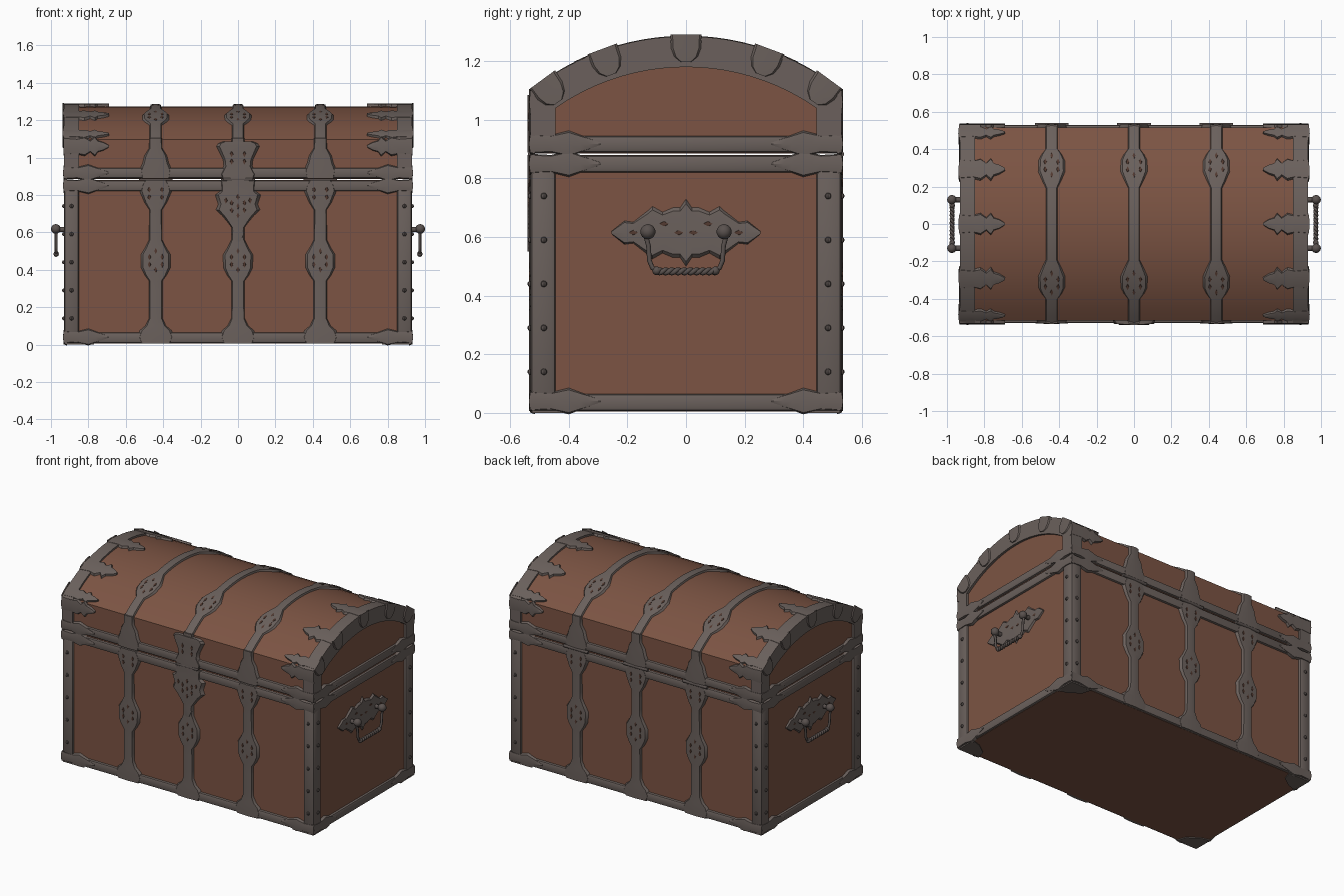
import bpy, bmesh, math
from mathutils import Vector

cube = bpy.data.objects.get("Cube")
if cube:
    bpy.data.objects.remove(cube, do_unlink=True)


def material(name, rgb):
    m = bpy.data.materials.new(name)
    m.use_nodes = True
    m.diffuse_color = (*rgb, 1)
    m.node_tree.nodes["Principled BSDF"].inputs["Base Color"].default_value = (*rgb, 1)
    return m


WOOD = material("brown wood", (0.2, 0.088, 0.056))
IRON = material("grey iron", (0.145, 0.118, 0.107))
DARK = material("dark iron", (0.1, 0.082, 0.076))
HOLE = material("shadowed wood", (0.085, 0.042, 0.03))

# Main sizes: wood half width / half depth, outer metal, lid arc radius and centre
WX, WY, MX, MY = 0.915, 0.515, 0.93, 0.53
R, CZ = 0.84, 0.433
SIDES = (-1, 1)


def finish(name, bm, mat):
    bmesh.ops.recalc_face_normals(bm, faces=bm.faces)
    me = bpy.data.meshes.new(name)
    bm.to_mesh(me)
    bm.free()
    me.materials.append(mat)
    ob = bpy.data.objects.new(name, me)
    bpy.context.collection.objects.link(ob)
    return ob


def box(name, lo, hi, mat, bevel=0.0):
    bm = bmesh.new()
    bmesh.ops.create_cube(bm, size=1)
    lo, hi = Vector(lo), Vector(hi)
    for v in bm.verts:
        v.co = (lo + hi) / 2 + v.co * (hi - lo)
    if bevel:
        bmesh.ops.bevel(bm, geom=bm.edges[:], offset=bevel, segments=2, profile=0.5, affect='EDGES')
    return finish(name, bm, mat)


def prism(name, outline, d0, d1, mat, place):
    """Extrude a 2D outline between two depths; place(a, b, depth) gives the point."""
    bm = bmesh.new()
    f = bm.faces.new([bm.verts.new(place(a, b, d0)) for a, b in outline])
    new = bmesh.ops.extrude_face_region(bm, geom=[f])["geom"]
    shift = Vector(place(0, 0, d1)) - Vector(place(0, 0, d0))
    for v in new:
        if isinstance(v, bmesh.types.BMVert):
            v.co += shift
    return finish(name, bm, mat)


def strip(name, fn, profile, t, mat=IRON, h0=0.0):
    """Domed plate along s with half widths from profile; fn(s, u, h) lays it on a surface."""
    rows = [profile[0]]
    for (s0, w0), (s1, w1) in zip(profile, profile[1:]):
        n = max(1, math.ceil(abs(s1 - s0) / 0.05))
        rows += [(s0 + (s1 - s0) * i / n, w0 + (w1 - w0) * i / n) for i in range(1, n + 1)]
    bm = bmesh.new()
    section = ((-1, 0), (-0.86, 0.8), (0, 1), (0.86, 0.8), (1, 0))
    loops = [[bm.verts.new(fn(s, k * w, h0 + t * h)) for k, h in section] for s, w in rows]
    for a, b in zip(loops, loops[1:]):
        for i in range(5):
            j = (i + 1) % 5
            bm.faces.new((a[i], a[j], b[j], b[i]))
    bm.faces.new(loops[0])
    bm.faces.new(loops[-1])
    return finish(name, bm, mat)


def ball(name, co, r, mat, seg=10):
    bm = bmesh.new()
    bmesh.ops.create_uvsphere(bm, u_segments=seg, v_segments=seg // 2 + 1, radius=r)
    bmesh.ops.translate(bm, verts=bm.verts, vec=co)
    return finish(name, bm, mat)


def rod(name, pts, r, mat):
    cu = bpy.data.curves.new(name, 'CURVE')
    cu.dimensions, cu.bevel_depth, cu.bevel_resolution = '3D', r, 2
    cu.use_fill_caps = True
    sp = cu.splines.new('POLY')
    sp.points.add(len(pts) - 1)
    for p, co in zip(sp.points, pts):
        p.co = (*co, 1)
    sp.use_smooth = True
    cu.materials.append(mat)
    ob = bpy.data.objects.new(name, cu)
    bpy.context.collection.objects.link(ob)
    return ob


# Surface maps
def lid(x, y, h):
    a = math.asin(y / R)
    return (x, (R + h) * math.sin(a), CZ + (R + h) * math.cos(a))


def wall_up(sy, cx):
    return lambda s, u, h: (cx + u, sy * (WY + h), s)


def lid_over(cx):
    return lambda s, u, h: lid(cx + u, s, h)


def arc(half, radius, centre, n=20):
    ys = [half * (2 * i / n - 1) for i in range(n + 1)]
    return [(y, centre + math.sqrt(radius ** 2 - y * y)) for y in ys]


def across(a, b, d):
    return (d, a, b)


# Wooden body and domed lid
box("body", (-WX, -WY, 0.005), (WX, WY, 0.88), WOOD)
prism("lid", [(-WY, 0.885)] + arc(WY, R, CZ) + [(WY, 0.885)], -WX, WX, WOOD, across)

# Metal bands around the base and the seam
for name, z0, z1 in (("base_band", 0.007, 0.065), ("body_rim", 0.82, 0.878), ("lid_rim", 0.889, 0.945)):
    box(name, (-MX, -MY, z0), (MX, MY, z1), IRON, 0.012)

# Lid end arches with their legs
arch = [(-MY, 0.92)] + arc(MY, 0.852, CZ) + [(MY, 0.92), (0.445, 0.92)]
arch += arc(0.445, 0.777, 0.403)[::-1] + [(-0.445, 0.92)]
for sx in SIDES:
    prism("lid_end_arch", arch, sx * 0.85, sx * MX, IRON, across)

# Corner posts, rivets, leaf plates and underside plates
LEAF_X = [(0.69, 0.004), (0.73, 0.02), (0.76, 0.03), (0.8, 0.045), (0.86, 0.03), (0.932, 0.034)]
LEAF_Y = [(s - 0.4, w) for s, w in LEAF_X]
for sx in SIDES:
    for sy in SIDES:
        x, y = sorted((sx * 0.85, sx * MX)), sorted((sy * 0.445, sy * MY))
        box("corner_post", (x[0], y[0], 0.05), (x[1], y[1], 0.83), IRON, 0.015)
        for i in range(5):
            z = 0.14 + 0.15 * i
            ball("post_rivet", (sx * 0.89, sy * MY, z), 0.011, DARK, 8)
            ball("post_rivet", (sx * MX, sy * 0.485, z), 0.011, DARK, 8)
        for z in (0.04, 0.85, 0.918):
            strip("corner_leaf", lambda s, u, h: (sx * s, sy * (WY + h), z + u), LEAF_X, 0.021)
            strip("end_leaf", lambda s, u, h: (sx * (WX + h), sy * s, z + u), LEAF_Y, 0.021)
        foot = [(0.925, 0.525), (0.77, 0.525), (0.79, 0.46), (0.86, 0.41), (0.925, 0.39)]
        prism("foot_plate", foot, 0, 0.008, IRON, lambda a, b, d: (sx * a, sy * b, d))

# Leaves and tabs that wrap the lid arches
LID_LEAF = [(0.69, 0.006), (0.72, 0.025), (0.75, 0.035), (0.765, 0.06), (0.79, 0.035),
            (0.82, 0.058), (0.86, 0.048), (0.932, 0.055)]
TAB = [(-0.006, 0.056), (0.04, 0.054), (0.07, 0.042), (0.088, 0.018)]
for sx in SIDES:
    for cy in (-0.29, 0, 0.29):
        strip("lid_leaf", lambda s, u, h: lid(sx * s, cy + u, h), LID_LEAF, 0.017)
    for sy in SIDES:
        strip("lid_edge_leaf", lambda s, u, h: lid(sx * s, sy * 0.485 + u * 0.55, h), LID_LEAF, 0.016)
        strip("lid_wall_leaf", lambda s, u, h: (sx * s, sy * (WY + h), 1.09 + u * 0.9 - 0.03),
              LID_LEAF, 0.02)
    for cy in (-0.48, -0.28, 0, 0.28, 0.48):
        a = math.asin(cy / R)
        ca, sa = math.cos(a), math.sin(a)
        strip("arch_tab", lambda s, u, h: (sx * (MX + h), sa * (0.852 - s) + ca * u * 0.95,
                                           CZ + ca * (0.852 - s) - sa * u), TAB, 0.008)

# Straps with ornamental medallions
WALL_STRAP = [(0.006, 0.085), (0.04, 0.1), (0.075, 0.085), (0.1, 0.055), (0.14, 0.036), (0.34, 0.035),
              (0.37, 0.058), (0.41, 0.078), (0.48, 0.08), (0.52, 0.055), (0.56, 0.035),
              (0.72, 0.034), (0.76, 0.06), (0.82, 0.086), (0.85, 0.08), (0.88, 0.06)]
RIM_STRAP = [(0.888, 0.08), (0.93, 0.088), (0.97, 0.07), (1.01, 0.06), (1.05, 0.035), (1.105, 0.034)]
half = [(-0.522, 0.032), (-0.4, 0.032), (-0.37, 0.055), (-0.34, 0.07), (-0.28, 0.072),
        (-0.23, 0.05), (-0.19, 0.03)]
LID_STRAP = half + [(-s, w) for s, w in half[::-1]]


def holes(fn, c, h0, spots):
    for du, ds in spots:
        strip("pierced_hole", lambda s, u, h: fn(c + ds + s, du + u, h),
              [(-0.015, 0.001), (0, 0.009), (0.015, 0.001)], 0.003, HOLE, h0)


DIAMOND = ((0, 0.05), (0, -0.05), (0.034, 0.018), (-0.034, 0.018), (0.034, -0.022), (-0.034, -0.022))
for cx in (-0.44, 0, 0.44):
    strip("lid_strap", lid_over(cx), LID_STRAP, 0.014)
    for c in (-0.31, 0.31):
        holes(lid_over(cx), c, 0.012, DIAMOND)
    for sy in SIDES:
        fn = wall_up(sy, cx)
        strip("wall_strap", fn, WALL_STRAP, 0.02)
        strip("rim_strap", fn, RIM_STRAP, 0.02)
        holes(fn, 0.45, 0.018, DIAMOND)
        if sy > 0 or cx:
            holes(fn, 0.81, 0.018, DIAMOND[2:])
        if sy > 0:
            rod("hinge_pin", [(cx - 0.09, 0.53, 0.883), (cx + 0.09, 0.53, 0.883)], 0.01, DARK)

# Lock: lower escutcheon and crowned hasp
front = wall_up(-1, 0)
strip("lock_plate", front, [(0.55, 0.012), (0.59, 0.035), (0.62, 0.03), (0.66, 0.06), (0.69, 0.085),
                            (0.72, 0.118), (0.75, 0.105), (0.8, 0.122), (0.82, 0.095), (0.88, 0.1)], 0.025)
strip("lock_hasp", front, [(0.888, 0.09), (0.91, 0.1), (0.95, 0.075), (0.99, 0.08), (1.03, 0.1),
                           (1.06, 0.115), (1.075, 0.105), (1.085, 0.08)], 0.025)
holes(front, 0.74, 0.023, DIAMOND + ((0.065, 0.03), (-0.065, 0.03), (0, 0)))
holes(front, 1.0, 0.023, DIAMOND[2:])
rod("lock_pin", [(-0.08, -0.53, 0.883), (0.08, -0.53, 0.883)], 0.01, DARK)

# Side handles: star plate, knobs and a twisted bail
side = [(-0.255, 0.004), (-0.21, 0.04), (-0.18, 0.036), (-0.13, 0.075), (-0.115, 0.09),
        (-0.08, 0.07), (-0.045, 0.085), (-0.02, 0.085)]
STAR = side + [(0, 0.115)] + [(-s, w) for s, w in side[::-1]]
for sx in SIDES:
    fn = lambda s, u, h: (sx * (WX + h), s, 0.615 + u)
    strip("handle_plate", fn, STAR, 0.014)
    holes(fn, 0, 0.012, ((0, 0.025), (0, -0.025), (0.03, 0.075), (0.03, -0.075), (0, 0.18), (0, -0.18)))
    bx = sx * 0.972
    for sy in SIDES:
        y = sy * 0.13
        rod("handle_stem", [(sx * 0.91, y, 0.615), (bx, y, 0.615)], 0.014, DARK)
        ball("handle_knob", (sx * 0.974, y, 0.618), 0.026, DARK, 12)
        ball("bail_end", (bx, sy * 0.1, 0.485), 0.015, DARK)
        rod("bail_arm", [(bx, sy * 0.14, 0.615), (bx, sy * 0.128, 0.57), (bx, sy * 0.125, 0.52),
                         (bx, sy * 0.115, 0.495), (bx, sy * 0.095, 0.485)], 0.008, DARK)
    for phase in (0, math.pi):
        coil = [(bx + 0.006 * math.cos(0.5 * i + phase), -0.1 + 0.2 * i / 60,
                 0.483 + 0.006 * math.sin(0.5 * i + phase)) for i in range(61)]
        rod("bail_twist", coil, 0.008, DARK)

# Smooth shading with sharp edges kept
bpy.ops.object.select_all(action='DESELECT')
for ob in bpy.context.collection.objects:
    if ob.type == 'MESH':
        ob.select_set(True)
        bpy.context.view_layer.objects.active = ob
bpy.ops.object.shade_smooth_by_angle(angle=math.radians(35))
